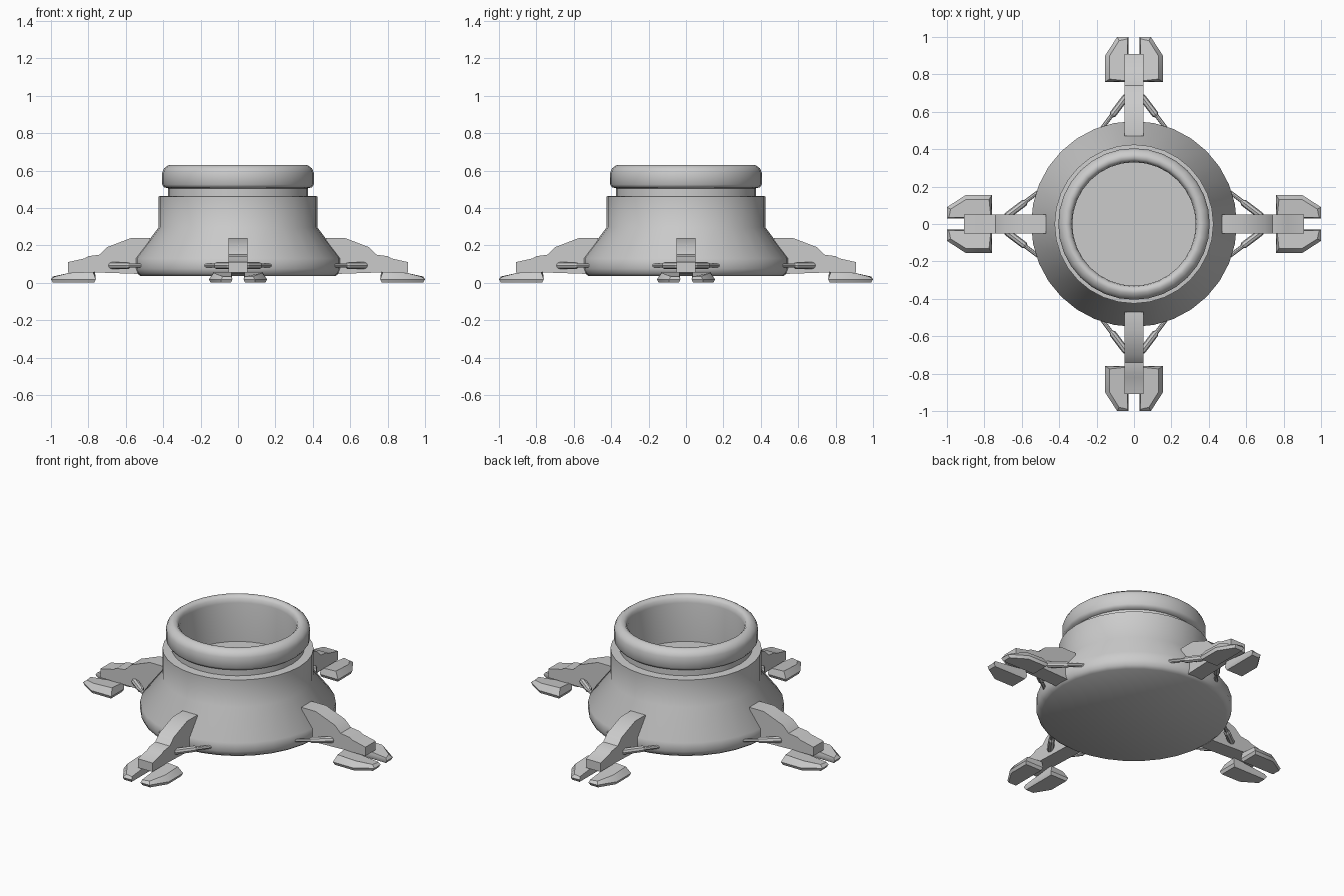
import bpy, bmesh, math
from mathutils import Vector, Matrix

cube = bpy.data.objects.get("Cube")
if cube:
    bpy.data.objects.remove(cube, do_unlink=True)

grey = bpy.data.materials.new("light_grey")
grey.use_nodes = True
grey.diffuse_color = (0.6, 0.6, 0.6, 1)
grey.node_tree.nodes["Principled BSDF"].inputs["Base Color"].default_value = (0.6, 0.6, 0.6, 1)


def finish(bm, name, angle=35):
    """Turn a bmesh into a shaded, coloured object."""
    bmesh.ops.recalc_face_normals(bm, faces=bm.faces)
    mesh = bpy.data.meshes.new(name)
    bm.to_mesh(mesh)
    bm.free()
    mesh.materials.append(grey)
    obj = bpy.data.objects.new(name, mesh)
    bpy.context.collection.objects.link(obj)
    bpy.ops.object.select_all(action="DESELECT")
    obj.select_set(True)
    bpy.context.view_layer.objects.active = obj
    bpy.ops.object.shade_smooth_by_angle(angle=math.radians(angle))
    return obj


def lathe(name, profile, sides=32):
    """Revolve an open (radius, height) profile and cap both ends."""
    bm = bmesh.new()
    rings = []
    for r, z in profile:
        rings.append([bm.verts.new((r * math.cos(math.tau * i / sides),
                                    r * math.sin(math.tau * i / sides), z))
                      for i in range(sides)])
    for a, b in zip(rings, rings[1:]):
        for i in range(sides):
            j = (i + 1) % sides
            bm.faces.new((a[i], a[j], b[j], b[i]))
    bm.faces.new(rings[0])
    bm.faces.new(rings[-1])
    return finish(bm, name, 50)


def loft(bm, low, high):
    """Close a solid between two matching outlines."""
    a = [bm.verts.new(p) for p in low]
    b = [bm.verts.new(p) for p in high]
    bm.faces.new(a)
    bm.faces.new(b)
    for i in range(len(a)):
        j = (i + 1) % len(a)
        bm.faces.new((a[i], a[j], b[j], b[i]))


def rod(bm, start, end, radius):
    """Eight-sided rod with tapered ends."""
    start, end = Vector(start), Vector(end)
    d = end - start
    place = Matrix.Translation((start + end) / 2) @ d.to_track_quat("Z", "Y").to_matrix().to_4x4()
    bmesh.ops.create_cone(bm, cap_ends=True, segments=8, radius1=radius, radius2=radius,
                          depth=d.length * 0.8, matrix=place)
    for s in (-1, 1):
        tip = place @ Matrix.Translation((0, 0, s * d.length * 0.45))
        bmesh.ops.create_cone(bm, cap_ends=True, segments=8,
                              radius1=radius * (0.5 if s < 0 else 1),
                              radius2=radius * (1 if s < 0 else 0.5),
                              depth=d.length * 0.1, matrix=tip)


# Hollow body with flared skirt, neck, collar and recessed floor
lathe("body", [(0.52, 0.035), (0.54, 0.05), (0.55, 0.075), (0.55, 0.13), (0.425, 0.295),
               (0.425, 0.462), (0.375, 0.465), (0.375, 0.505), (0.395, 0.51), (0.405, 0.525),
               (0.405, 0.59), (0.395, 0.612), (0.37, 0.63), (0.35, 0.63), (0.335, 0.615),
               (0.33, 0.59), (0.33, 0.35)])

LEG = [(0.47, 0.24), (0.57, 0.24), (0.70, 0.19), (0.74, 0.15), (0.80, 0.142),
       (0.82, 0.13), (0.91, 0.11), (0.91, 0.055), (0.76, 0.055), (0.47, 0.045)]
FOOT = [(0.76, 0.03), (1.0, 0.03), (1.0, 0.09), (0.90, 0.155), (0.76, 0.155)]
FOOT_TOP = [(0.765, 0.035, 0.058), (0.99, 0.035, 0.033), (0.98, 0.08, 0.033),
            (0.90, 0.13, 0.053), (0.775, 0.13, 0.058)]

for k, side in enumerate(("left", "back", "right", "front")):
    turn = Matrix.Rotation(k * math.pi / 2, 4, "Z")

    # Leg beam
    bm = bmesh.new()
    loft(bm, [(x, -0.05, z) for x, z in LEG], [(x, 0.05, z) for x, z in LEG])
    finish(bm, side + "_leg").matrix_world = turn

    # Pair of toes
    bm = bmesh.new()
    for s in (-1, 1):
        mid = [(x, s * y, 0.018) for x, y in FOOT]
        sole = [(x + (0.87 - x) * 0.08, s * (y + (0.09 - y) * 0.12), 0) for x, y in FOOT]
        loft(bm, sole, mid)
        loft(bm, mid, [(x, s * y, z) for x, y, z in FOOT_TOP])
    bmesh.ops.remove_doubles(bm, verts=bm.verts, dist=0.0005)
    seen = {}
    for f in list(bm.faces):
        seen.setdefault(frozenset(f.verts), []).append(f)
    inner = [f for f in bm.faces if all(abs(v.co.z - 0.018) < 0.001 for v in f.verts)]
    bmesh.ops.delete(bm, geom=inner, context="FACES_ONLY")
    finish(bm, side + "_toes").matrix_world = turn

    # Diagonal braces: thin piston inside a thicker sleeve
    bm = bmesh.new()
    for s in (-1, 1):
        rod(bm, (0.50, s * 0.18, 0.092), (0.62, s * 0.09, 0.092), 0.011)
        rod(bm, (0.575, s * 0.122, 0.092), (0.69, s * 0.035, 0.092), 0.019)
    finish(bm, side + "_braces").matrix_world = turn
